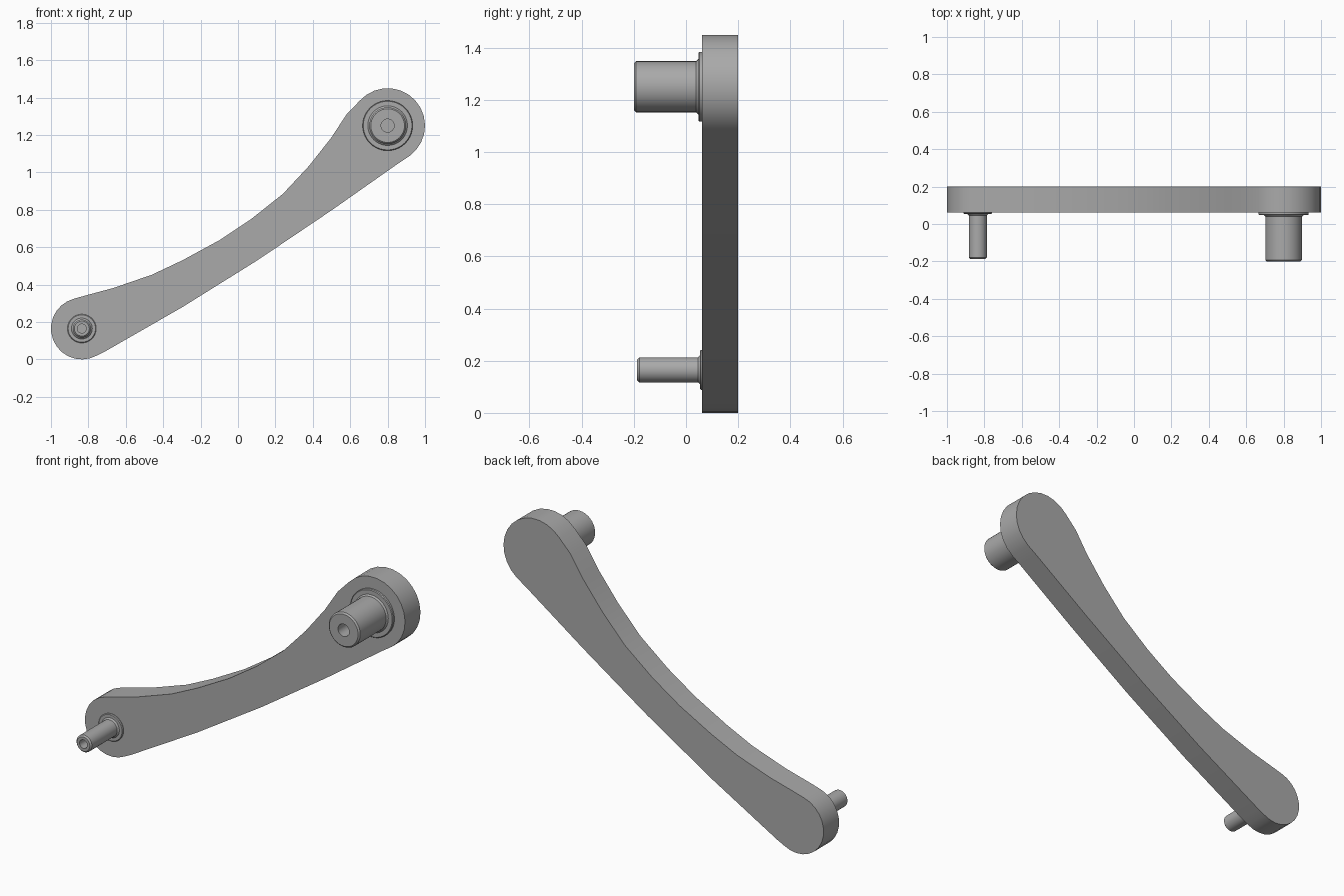
import bpy, bmesh, math
from math import sin, cos, radians, pi

cube = bpy.data.objects.get("Cube")
if cube:
    bpy.data.objects.remove(cube)

grey = bpy.data.materials.new("plain grey")
grey.use_nodes = True
GREY = (0.4, 0.4, 0.4, 1)
grey.diffuse_color = GREY
grey.node_tree.nodes["Principled BSDF"].inputs["Base Color"].default_value = GREY

BACK, FACE = 0.2, 0.062
BIG, SMALL = (0.8, 1.25), (-0.835, 0.165)


def finish(name, bm, angle):
    bmesh.ops.recalc_face_normals(bm, faces=bm.faces)
    mesh = bpy.data.meshes.new(name)
    bm.to_mesh(mesh)
    bm.free()
    mesh.materials.append(grey)
    obj = bpy.data.objects.new(name, mesh)
    bpy.context.collection.objects.link(obj)
    bpy.ops.object.select_all(action='DESELECT')
    obj.select_set(True)
    bpy.context.view_layer.objects.active = obj
    bpy.ops.object.shade_smooth_by_angle(angle=radians(angle))
    return obj


def arc(centre, radius, start, end, steps):
    angles = [radians(start + (end - start) * i / steps) for i in range(steps + 1)]
    return [(centre[0] + radius * cos(a), centre[1] + radius * sin(a)) for a in angles]


# Curved arm: two rounded ends joined by a hollow upper edge and a bowed lower edge
upper_edge = [(0.58, 1.31), (0.5, 1.187), (0.38, 1.035), (0.24, 0.885), (0.07, 0.75),
              (-0.1, 0.637), (-0.297, 0.53), (-0.46, 0.453), (-0.666, 0.382), (-0.8, 0.346)]
lower_edge = [(-0.71, 0.043), (-0.3, 0.278), (0.104, 0.53), (0.5, 0.797), (0.86, 1.05)]
outline = (arc(BIG, 0.2, -54, 138, 14) + upper_edge
           + arc(SMALL, 0.165, 104, 299, 14) + lower_edge)
bm = bmesh.new()
front = bm.faces.new([bm.verts.new((x, FACE, z)) for x, z in outline])
side = bmesh.ops.extrude_face_region(bm, geom=[front], use_keep_orig=True)
moved = [v for v in side["geom"] if isinstance(v, bmesh.types.BMVert)]
bmesh.ops.translate(bm, verts=moved, vec=(0, BACK - FACE, 0))
finish("curved_arm", bm, 30)


# Pins: lathed collar, shaft, chamfered tip and blind centre hole
def pin(name, centre, shaft, collar, collar_y, tip_y, hole, chamfer, steps=40):
    profile = [(collar, FACE + 0.01), (collar, collar_y + 0.004), (collar - 0.004, collar_y),
               (shaft + 0.008, collar_y), (shaft, collar_y - 0.008),
               (shaft, tip_y + chamfer), (shaft - chamfer, tip_y),
               (hole, tip_y), (hole, tip_y + 0.12)]
    bm = bmesh.new()
    rings = [[bm.verts.new((centre[0] + r * cos(2 * pi * i / steps), y,
                            centre[1] + r * sin(2 * pi * i / steps)))
              for i in range(steps)] for r, y in profile]
    for a, b in zip(rings, rings[1:]):
        for i in range(steps):
            j = (i + 1) % steps
            bm.faces.new((a[i], a[j], b[j], b[i]))
    bm.faces.new(rings[0])
    bm.faces.new(rings[-1])
    finish(name, bm, 30)


pin("large_pin", BIG, 0.098, 0.134, 0.047, -0.2, 0.035, 0.008)
pin("small_pin", SMALL, 0.048, 0.077, 0.054, -0.187, 0.024, 0.008)
